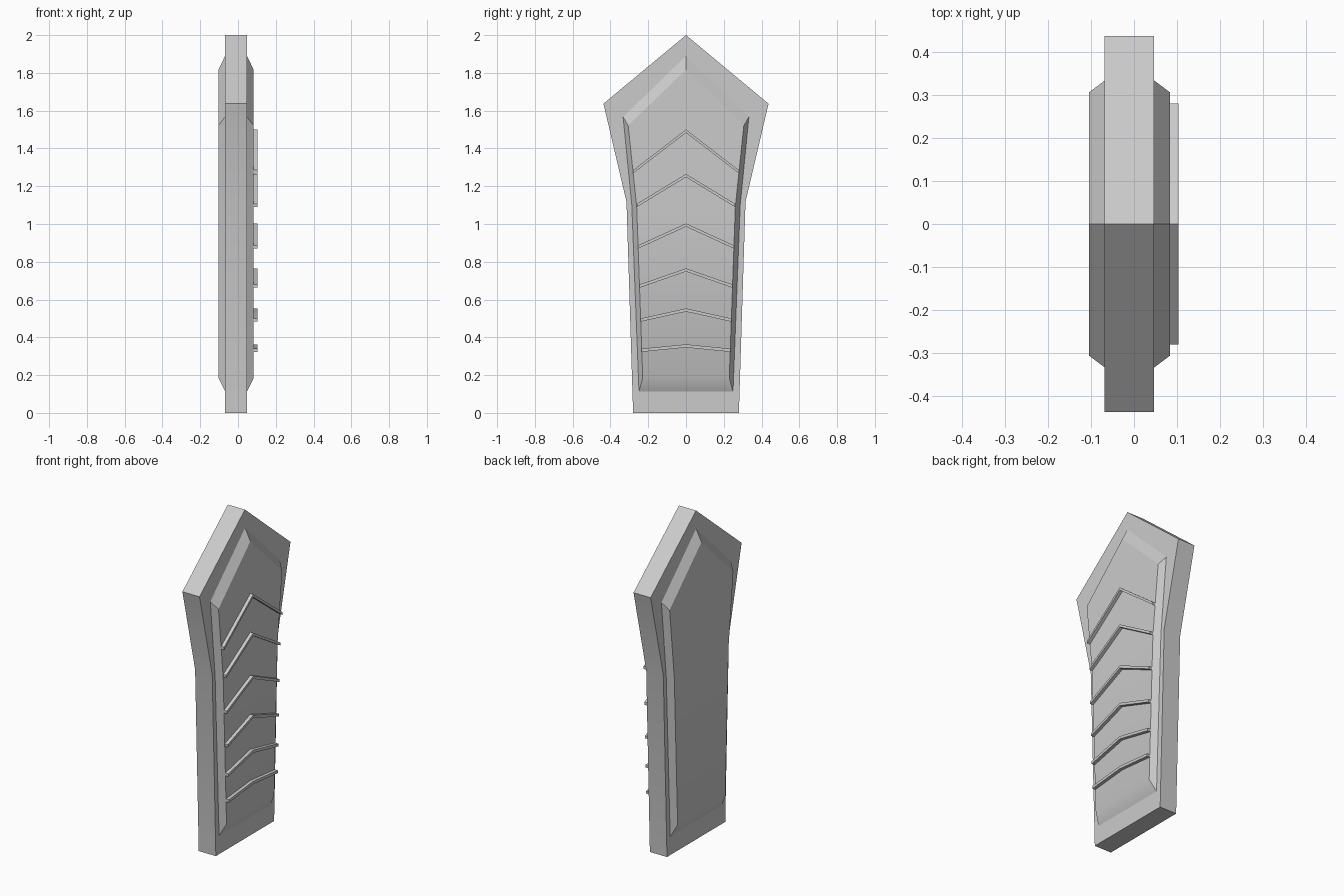
import bpy, bmesh

if "Cube" in bpy.data.objects:
    bpy.data.objects.remove(bpy.data.objects["Cube"])

def mirrored(half):
    """Close a right-half (y, z) outline, top to bottom, across y = 0."""
    return half + [(-y, z) for y, z in reversed(half) if y > 0]

def loft(name, x0, outline0, x1, outline1):
    """Solid between two matching (y, z) outlines at x0 and x1."""
    bm = bmesh.new()
    a = [bm.verts.new((x0, y, z)) for y, z in outline0]
    b = [bm.verts.new((x1, y, z)) for y, z in outline1]
    bm.faces.new(a)
    bm.faces.new(b)
    for i in range(len(a)):
        j = (i + 1) % len(a)
        bm.faces.new((a[i], a[j], b[j], b[i]))
    bmesh.ops.recalc_face_normals(bm, faces=bm.faces)
    mesh = bpy.data.meshes.new(name)
    bm.to_mesh(mesh)
    bm.free()
    obj = bpy.data.objects.new(name, mesh)
    bpy.context.collection.objects.link(obj)
    bpy.ops.object.select_all(action='DESELECT')
    obj.select_set(True)
    bpy.context.view_layer.objects.active = obj
    bpy.ops.object.shade_smooth_by_angle(angle=0.53)
    return obj

# Main slab
slab = mirrored([(0, 2.0), (0.437, 1.637), (0.315, 1.117), (0.28, 0)])
loft("slab", -0.068, slab, 0.047, slab)

# Raised bevelled panels on both faces
base = mirrored([(0, 1.89), (0.333, 1.567), (0.287, 1.1), (0.249, 0.113)])
top = mirrored([(0, 1.817), (0.306, 1.521), (0.261, 1.09), (0.229, 0.185)])
loft("front_panel", 0.047, base, 0.083, top)
loft("back_panel", -0.068, base, -0.104, top)

# Chevron ribs: apex height, half width, end height
ribs = [(1.5, 0.28, 1.285), (1.265, 0.26, 1.107), (1.003, 0.253, 0.887),
        (0.765, 0.245, 0.68), (0.553, 0.24, 0.5), (0.363, 0.235, 0.34)]
for i, (apex, half, end) in enumerate(ribs):
    drop = 0.017
    rib = [(0, apex), (half, end), (half, end - drop),
           (0, apex - drop), (-half, end - drop), (-half, end)]
    loft(f"chevron_rib_{i + 1}", 0.075, rib, 0.103, rib)
